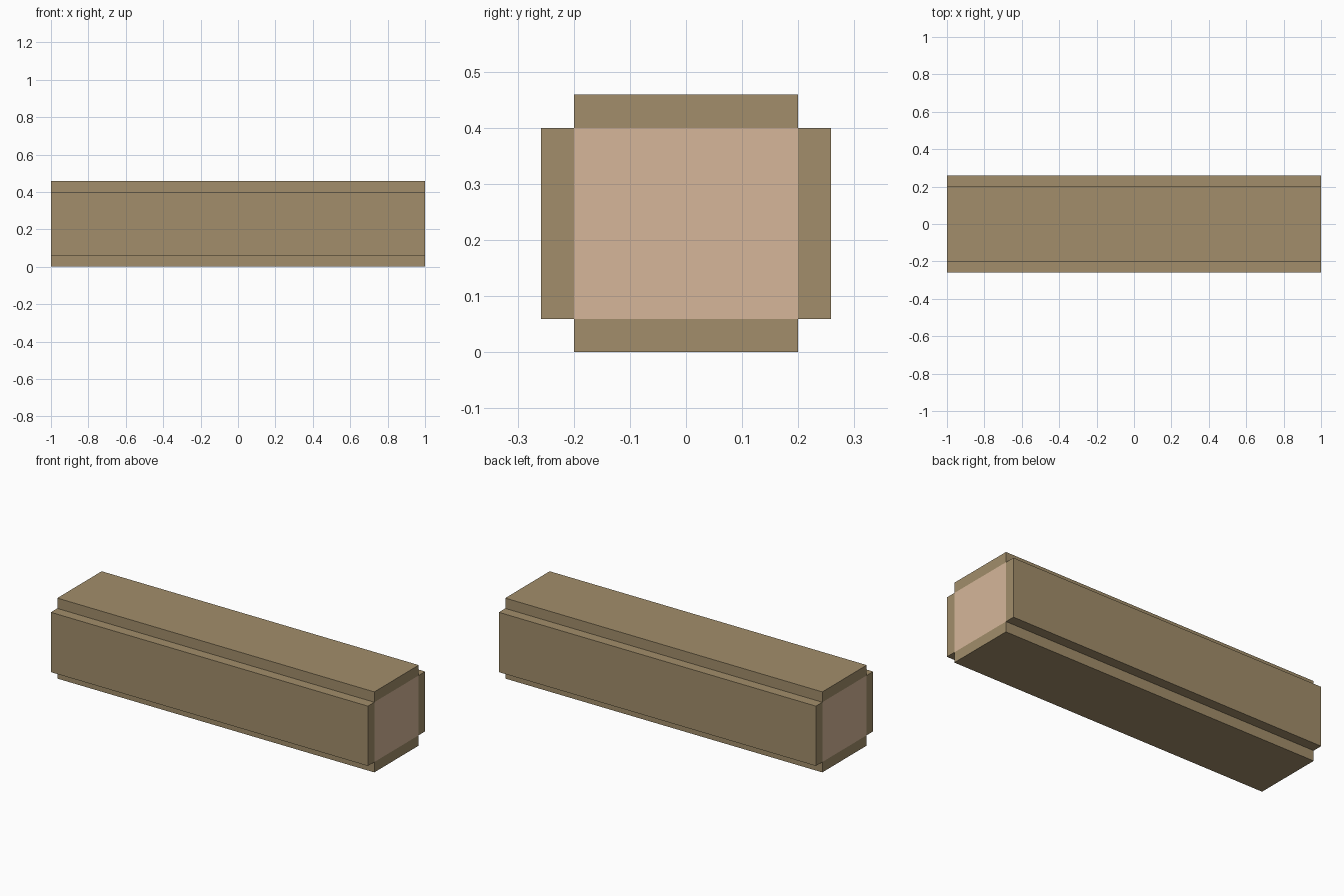
import bpy

if "Cube" in bpy.data.objects:
    bpy.data.objects.remove(bpy.data.objects["Cube"])


def material(name, rgb):
    m = bpy.data.materials.new(name)
    m.diffuse_color = (*rgb, 1)
    m.use_nodes = True
    m.node_tree.nodes["Principled BSDF"].inputs["Base Color"].default_value = m.diffuse_color
    return m


def box(name, y, z, mat):
    # full-length beam between the given y and z limits
    bpy.ops.mesh.primitive_cube_add(size=1, location=(0, sum(y) / 2, sum(z) / 2))
    o = bpy.context.object
    o.name = name
    o.scale = (2, y[1] - y[0], z[1] - z[0])
    bpy.ops.object.transform_apply(location=False, rotation=False, scale=True)
    o.data.materials.append(mat)


bark = material("bark", (0.36, 0.27, 0.145))
wood = material("cut_wood", (0.67, 0.47, 0.32))

W, T, Z0, Z1 = 0.2, 0.058, 0.059, 0.4

# Pale core, visible at both ends
box("core", (-W, W), (Z0, Z1), wood)

# Bark slabs on the four long sides
box("bottom_bark", (-W, W), (0, Z0), bark)
box("top_bark", (-W, W), (Z1, 0.459), bark)
box("front_bark", (-W - T, -W), (Z0, Z1), bark)
box("back_bark", (W, W + T), (Z0, Z1), bark)
